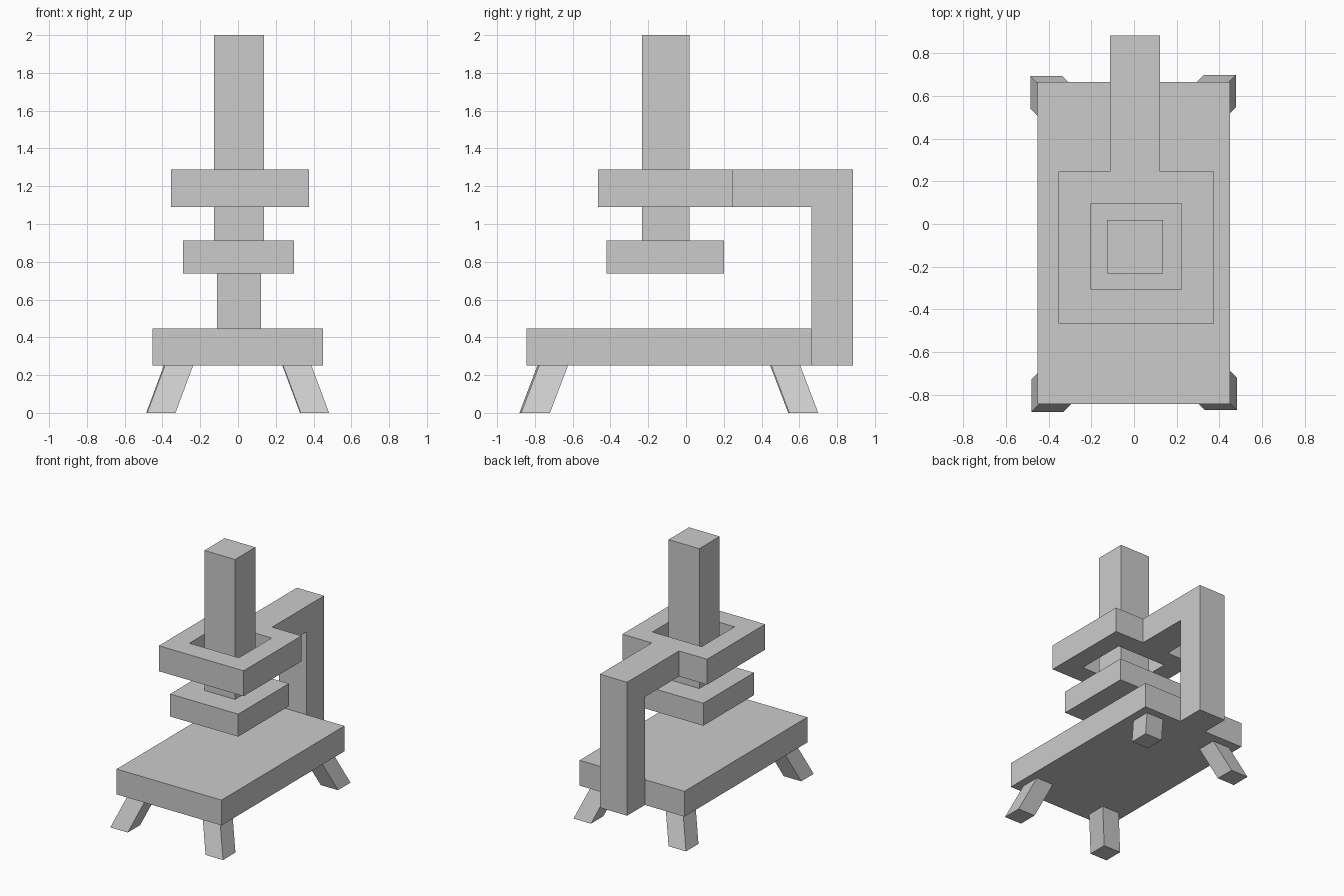
import bpy

if "Cube" in bpy.data.objects:
    bpy.data.objects.remove(bpy.data.objects["Cube"])


def make(name, verts, faces):
    mesh = bpy.data.meshes.new(name)
    mesh.from_pydata(verts, [], faces)
    mesh.update()
    obj = bpy.data.objects.new(name, mesh)
    bpy.context.collection.objects.link(obj)
    return obj


def rect(x0, x1, y0, y1, z):
    return [(x0, y0, z), (x1, y0, z), (x1, y1, z), (x0, y1, z)]


def prism(name, bottom, top):
    """Closed solid between two matching loops."""
    n = len(bottom)
    sides = [(i, (i + 1) % n, n + (i + 1) % n, n + i) for i in range(n)]
    return make(name, bottom + top,
                [tuple(reversed(range(n))), tuple(range(n, 2 * n))] + sides)


def box(name, x0, x1, y0, y1, z0, z1):
    return prism(name, rect(x0, x1, y0, y1, z0), rect(x0, x1, y0, y1, z1))


def frame(name, outer, inner, z0, z1):
    """Rectangular ring with an open centre."""
    verts = rect(*outer, z0) + rect(*outer, z1) + rect(*inner, z0) + rect(*inner, z1)
    faces = []
    for i in range(4):
        j = (i + 1) % 4
        faces += [(i, j, 4 + j, 4 + i), (8 + j, 8 + i, 12 + i, 12 + j),
                  (4 + i, 4 + j, 12 + j, 12 + i), (j, i, 8 + i, 8 + j)]
    return make(name, verts, faces)


# Base, stage and upright tube
box("base_plate", -0.452, 0.45, -0.845, 0.665, 0.25, 0.447)
box("lower_plate", -0.29, 0.296, -0.42, 0.202, 0.737, 0.912)
box("column", -0.127, 0.137, -0.232, 0.018, 0.912, 2.0)

# Ring holder around the column
frame("ring_holder", (-0.354, 0.375, -0.467, 0.246),
      (-0.202, 0.223, -0.308, 0.095), 1.09, 1.288)

# L-shaped rear arm, extruded across x
profile = [(0.246, 1.09), (0.665, 1.09), (0.665, 0.25),
           (0.884, 0.25), (0.884, 1.288), (0.246, 1.288)]
prism("rear_arm", [(-0.112, y, z) for y, z in reversed(profile)][::-1],
      [(0.122, y, z) for y, z in profile])

# Splayed legs: square feet sheared inward towards the base
for name, sx, sy, x, y in (("front_left_leg", -1, -1, -0.481, -0.882),
                           ("front_right_leg", 1, -1, 0.482, -0.873),
                           ("back_left_leg", -1, 1, -0.486, 0.694),
                           ("back_right_leg", 1, 1, 0.478, 0.7)):
    xs = sorted((x, x - sx * 0.15))
    ys = sorted((y, y - sy * 0.153))
    dx, dy = -sx * 0.093, -sy * 0.095
    prism(name, rect(*xs, *ys, 0.0),
          rect(xs[0] + dx, xs[1] + dx, ys[0] + dy, ys[1] + dy, 0.25))
